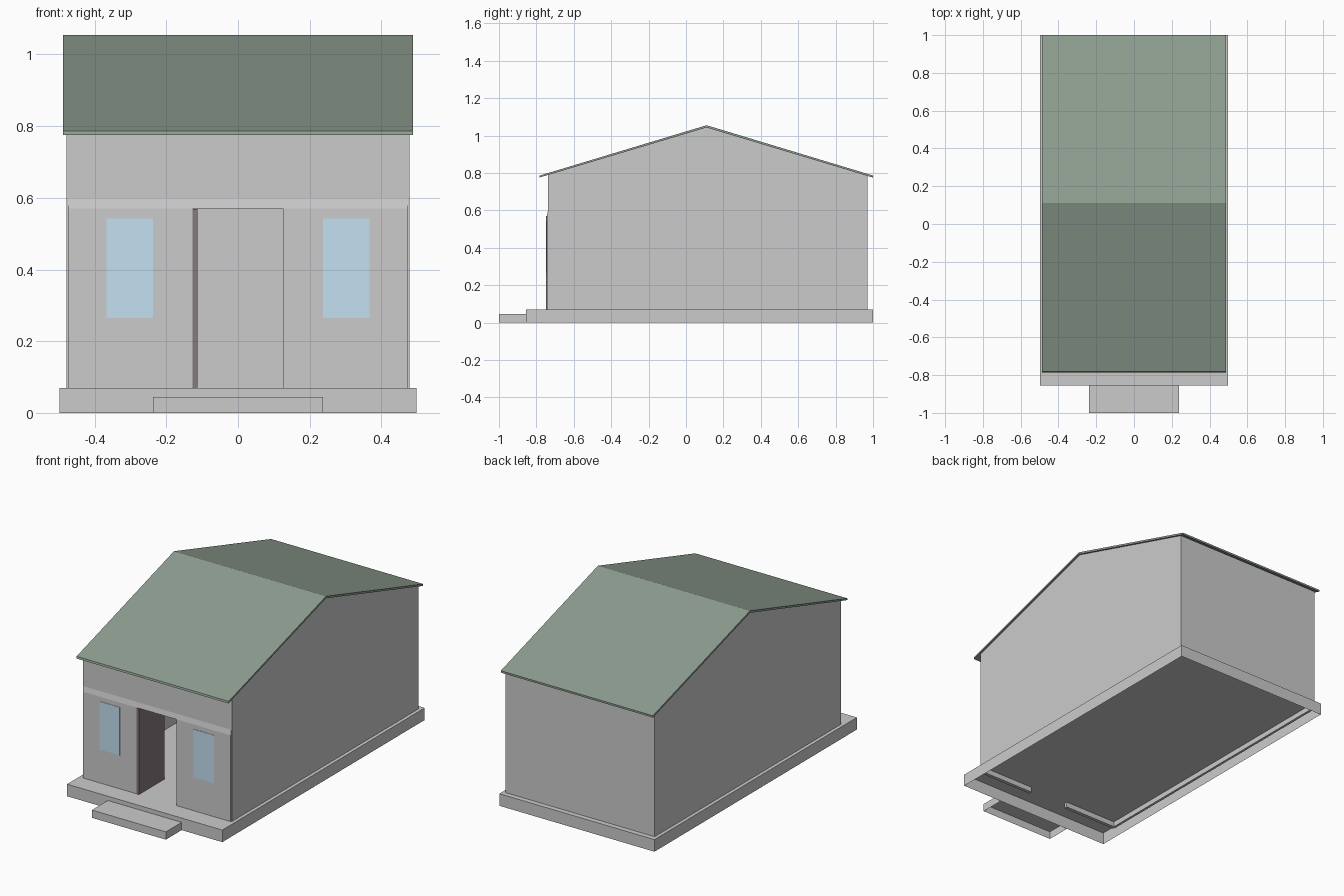
import bpy
import bmesh

if "Cube" in bpy.data.objects:
    bpy.data.objects.remove(bpy.data.objects["Cube"])


def material(name, rgb):
    m = bpy.data.materials.new(name)
    m.diffuse_color = (*rgb, 1)
    m.use_nodes = True
    m.node_tree.nodes["Principled BSDF"].inputs["Base Color"].default_value = m.diffuse_color
    return m


def finish(name, bm, mat=None):
    bmesh.ops.recalc_face_normals(bm, faces=bm.faces)
    me = bpy.data.meshes.new(name)
    bm.to_mesh(me)
    bm.free()
    ob = bpy.data.objects.new(name, me)
    bpy.context.collection.objects.link(ob)
    if mat:
        me.materials.append(mat)
    return ob


def extrude_yz(name, pts, x0, x1, mat=None):
    """Extrude a (y, z) outline along x."""
    bm = bmesh.new()
    f = bm.faces.new([bm.verts.new((x0, y, z)) for y, z in pts])
    r = bmesh.ops.extrude_face_region(bm, geom=[f])
    verts = [v for v in r["geom"] if isinstance(v, bmesh.types.BMVert)]
    bmesh.ops.translate(bm, verts=verts, vec=(x1 - x0, 0, 0))
    return finish(name, bm, mat)


def box(name, x, y, z, mat=None, open_bottom=False):
    bm = bmesh.new()
    bmesh.ops.create_cube(bm, size=1)
    for v in bm.verts:
        v.co = [r[0] if c < 0 else r[1] for c, r in zip(v.co, (x, y, z))]
    if open_bottom:
        low = [f for f in bm.faces if all(v.co.z == z[0] for v in f.verts)]
        bmesh.ops.delete(bm, geom=low, context='FACES_ONLY')
        ob = finish(name, bm, mat)
        # keep the open shell facing outward
        top = max(ob.data.polygons, key=lambda p: p.center.z)
        if top.normal.z < 0:
            ob.data.flip_normals()
        return ob
    return finish(name, bm, mat)


roof_green = material("roof_green", (0.27, 0.34, 0.28))
glass = material("glass_blue", (0.55, 0.75, 0.88))
door_brown = material("door_plum", (0.24, 0.19, 0.21))

# Foundation and step: hollow shells, open underneath
box("foundation", (-0.498, 0.498), (-0.855, 1.0), (0, 0.07), open_bottom=True)
box("front_step", (-0.237, 0.237), (-1.0, -0.855), (0, 0.045), open_bottom=True)

# Walls, dipping a little through the floor
BASE, FRONT, BACK, RIDGE, W, T = 0.04, -0.738, 0.97, 0.115, 0.478, 0.014
EAVE_Z, PEAK_Z = 0.79, 1.046
gable = [(FRONT, BASE), (BACK, BASE), (BACK, EAVE_Z), (RIDGE, PEAK_Z), (FRONT, EAVE_Z)]
jamb = [(-0.744, BASE), (FRONT + T, BASE), (FRONT + T, EAVE_Z),
        (FRONT, EAVE_Z), (FRONT, 0.6), (-0.744, 0.57)]
for side, s in (("left", -1), ("right", 1)):
    extrude_yz(f"{side}_gable_wall", gable, s * W, s * (W - T))
    extrude_yz(f"{side}_front_wall", jamb, s * 0.125, s * (W - 0.004))
    # Window pane, visible on both faces of the wall
    box(f"{side}_window", sorted((s * 0.237, s * 0.367)),
        (-0.746, -0.722), (0.265, 0.543), glass)
lintel = [(-0.744, 0.57), (FRONT + T, 0.57)] + jamb[2:5]
extrude_yz("door_lintel", lintel, -0.125, 0.125)
box("back_wall", (-W + T, W - T), (BACK - T, BACK), (BASE, EAVE_Z))

# Door leaf, swung open into the room
box("door", (-0.127, -0.113), (-0.748, -0.51), (0.071, 0.569), door_brown)

# Thin folded roof
roof = [(-0.785, 0.775), (-0.782, 0.786), (0.11, 1.055), (1.0, 0.786),
        (1.0, 0.775), (0.11, 1.043)]
extrude_yz("roof", roof, -0.488, 0.488, roof_green)
